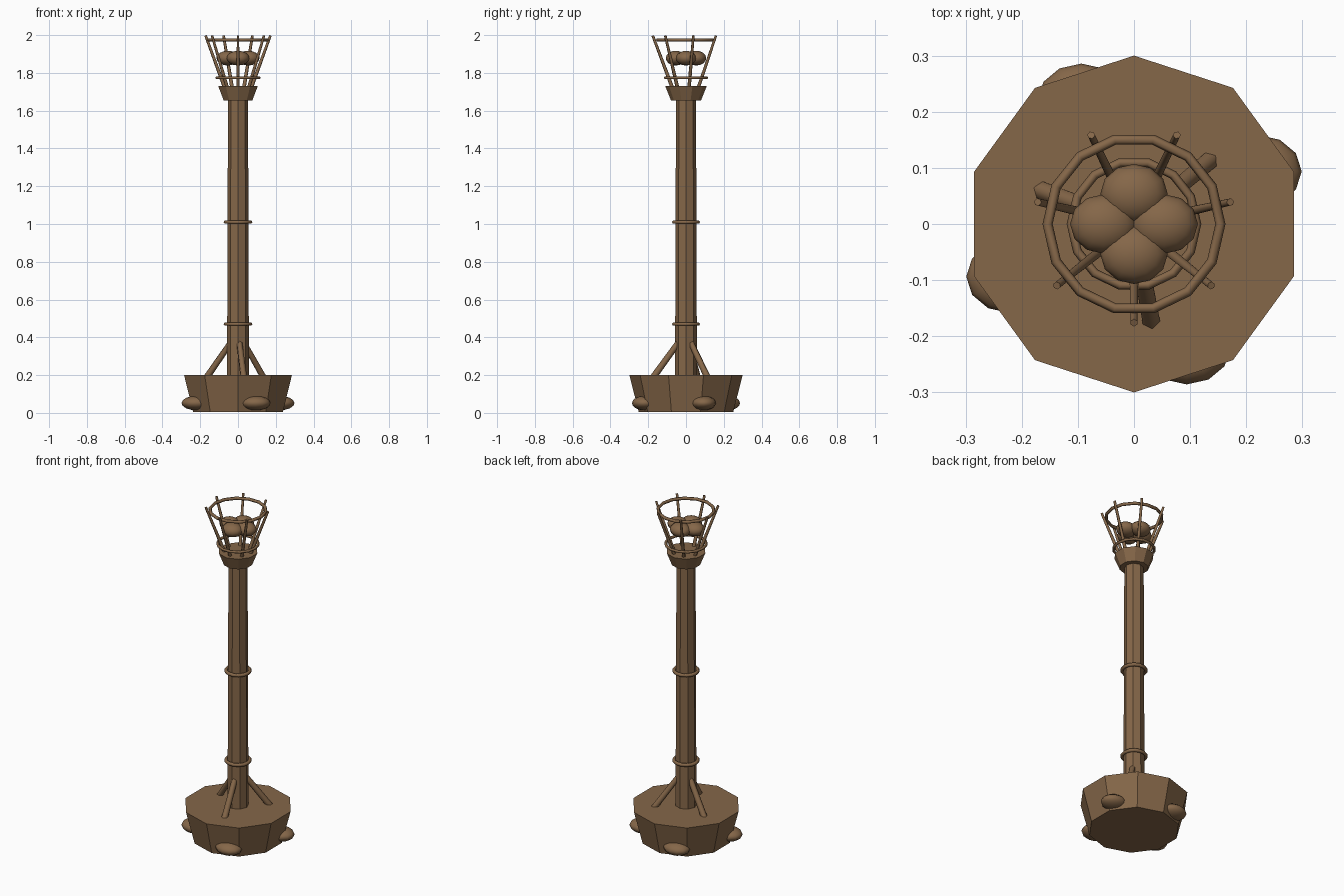
import bpy
from math import radians, cos, sin, pi
from mathutils import Vector

cube = bpy.data.objects.get("Cube")
if cube:
    bpy.data.objects.remove(cube, do_unlink=True)

brown = bpy.data.materials.new("weathered_brown")
brown.use_nodes = True
colour = (0.235, 0.135, 0.066, 1)
brown.diffuse_color = colour
brown.node_tree.nodes["Principled BSDF"].inputs["Base Color"].default_value = colour


def finish(name, smooth=30):
    obj = bpy.context.object
    obj.name = name
    obj.data.materials.append(brown)
    bpy.ops.object.shade_smooth_by_angle(angle=radians(smooth))
    return obj


def frustum(name, sides, z0, z1, r0, r1):
    bpy.ops.mesh.primitive_cone_add(vertices=sides, radius1=r0, radius2=r1,
                                    depth=z1 - z0, location=(0, 0, (z0 + z1) / 2))
    return finish(name)


def rod(name, start, end, r0, r1, sides):
    a, b = Vector(start), Vector(end)
    bpy.ops.mesh.primitive_cone_add(vertices=sides, radius1=r0, radius2=r1,
                                    depth=(b - a).length, location=(a + b) / 2,
                                    rotation=(b - a).to_track_quat('Z', 'Y').to_euler())
    return finish(name, 65)


def ring(name, z, major, minor):
    bpy.ops.mesh.primitive_torus_add(major_segments=14, minor_segments=6, major_radius=major,
                                     minor_radius=minor, location=(0, 0, z))
    return finish(name, 65)


def stone(name, location, scale):
    bpy.ops.mesh.primitive_uv_sphere_add(segments=12, ring_count=8, radius=1, location=location)
    bpy.context.object.scale = scale
    return finish(name, 60)


def polar(r, angle, z):
    return (r * cos(angle), r * sin(angle), z)


# Base, column and cup
frustum("base", 10, 0.005, 0.2, 0.25, 0.3)
frustum("column", 8, 0.19, 1.67, 0.058, 0.053)
frustum("cup", 10, 1.655, 1.73, 0.08, 0.11)

# Stones around the foot
for i in range(4):
    stone(f"foot_stone_{i + 1}", polar(0.24, radians(23 + 90 * i), 0.052), (0.078, 0.065, 0.038))

# Braces between base and column
for i in range(3):
    a = radians(40 + 120 * i)
    rod(f"brace_{i + 1}", polar(0.175, a, 0.19), polar(0.035, a, 0.38), 0.018, 0.016, 6)

# Bands on the column and hoops of the basket
ring("lower_band", 0.47, 0.066, 0.01)
ring("upper_band", 1.01, 0.066, 0.01)
ring("lower_hoop", 1.774, 0.112, 0.008)
ring("upper_hoop", 1.975, 0.154, 0.009)

# Basket bars
for i in range(7):
    a = -pi / 2 + 2 * pi * i / 7
    rod(f"basket_bar_{i + 1}", polar(0.068, a, 1.71), polar(0.176, a, 1.997), 0.01, 0.007, 6)

# Coals in the basket
for i in range(4):
    stone(f"coal_{i + 1}", polar(0.054, i * pi / 2, 1.878), (0.06, 0.053, 0.039))
